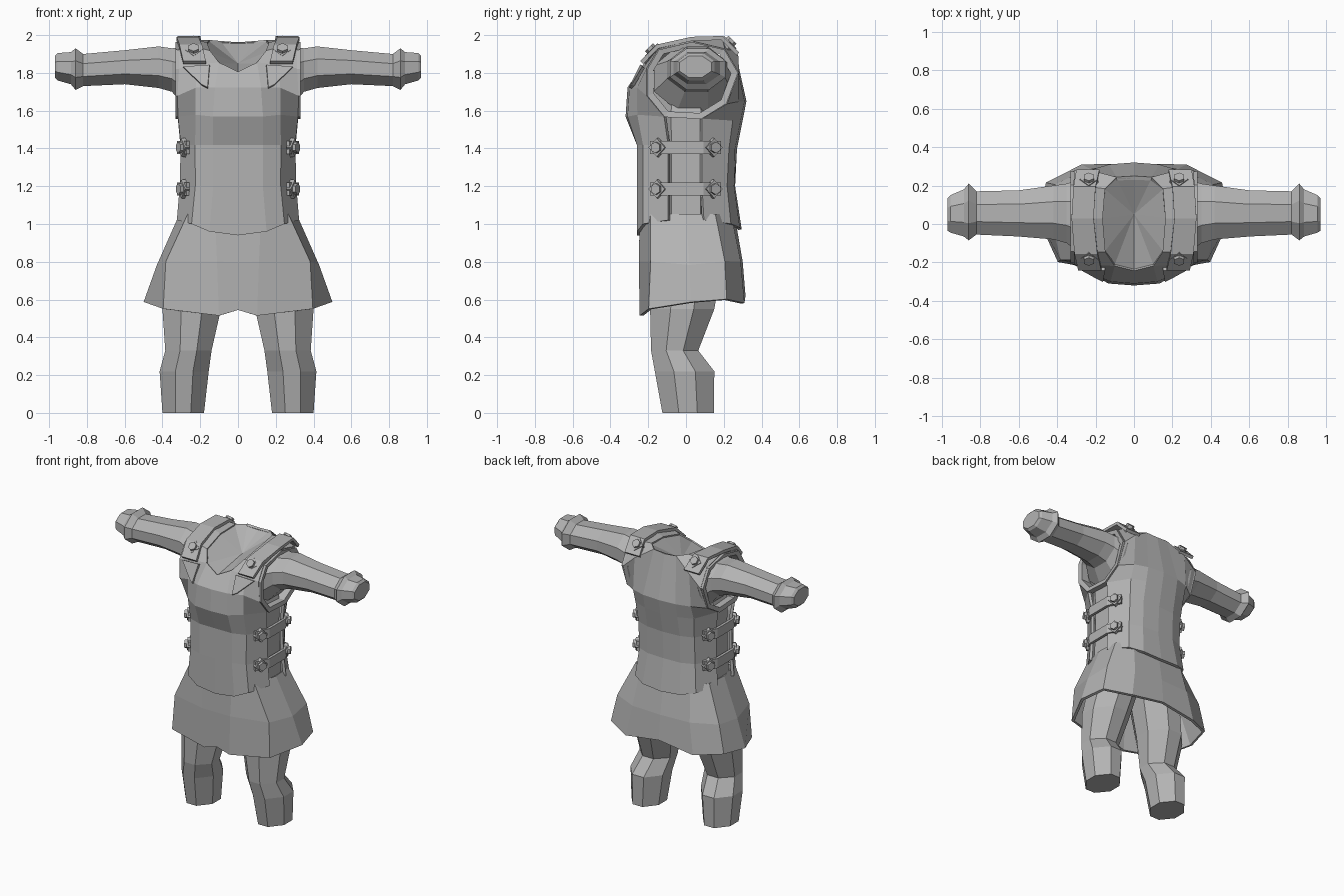
import bpy
import bmesh
from mathutils import Vector

cube = bpy.data.objects.get("Cube")
if cube:
    bpy.data.objects.remove(cube, do_unlink=True)

grey = bpy.data.materials.new("plain grey")
grey.use_nodes = True
grey.diffuse_color = (0.45, 0.45, 0.45, 1)
grey.node_tree.nodes["Principled BSDF"].inputs["Base Color"].default_value = (0.45, 0.45, 0.45, 1)


def finish(name, bm, mirror=True, thick=0.0):
    """Turn a bmesh into an object, mirrored over x and optionally thickened."""
    bmesh.ops.recalc_face_normals(bm, faces=bm.faces)
    mesh = bpy.data.meshes.new(name)
    bm.to_mesh(mesh)
    bm.free()
    mesh.materials.append(grey)
    obj = bpy.data.objects.new(name, mesh)
    bpy.context.collection.objects.link(obj)
    if mirror:
        mod = obj.modifiers.new("mirror", 'MIRROR')
        mod.use_clip = True
    if thick:
        mod = obj.modifiers.new("thickness", 'SOLIDIFY')
        mod.thickness = thick
        mod.offset = 0
    return obj


def grid(name, rows, closed=False, caps=(), mirror=True, thick=0.0):
    """Skin rows of points; a None point leaves a gap."""
    bm = bmesh.new()
    verts = [[p and bm.verts.new(p) for p in row] for row in rows]
    count = len(rows[0])
    for a, b in zip(verts, verts[1:]):
        for i in range(count if closed else count - 1):
            j = (i + 1) % count
            quad = [a[i], a[j], b[j], b[i]]
            if all(quad):
                bm.faces.new(quad)
    for end in caps:
        bm.faces.new(verts[end])
    return finish(name, bm, mirror, thick)


def octagon(u0, u1, v0, v1, cut=0.3):
    """Box outline with cut corners."""
    shape = [(cut, 0), (1 - cut, 0), (1, cut), (1, 1 - cut),
             (1 - cut, 1), (cut, 1), (0, 1 - cut), (0, cut)]
    return [(u0 + (u1 - u0) * s, v0 + (v1 - v0) * t) for s, t in shape]


def stud(name, pos, normal, plate):
    """Hexagonal bolt head on a square plate."""
    turn = Vector(normal).to_track_quat('Z', 'Y').to_matrix().to_4x4()
    bm = bmesh.new()
    for sides, radius, depth in ((4, plate, 0.025), (6, 0.032, 0.06)):
        made = bmesh.ops.create_cone(bm, cap_ends=True, segments=sides, radius1=radius,
                                     radius2=radius * 0.93, depth=depth)["verts"]
        bmesh.ops.transform(bm, matrix=turn, verts=made)
    bmesh.ops.translate(bm, vec=pos, verts=bm.verts)
    finish(name, bm)


# Cuirass: from the front hem over the shoulder to the back hem, centre to side
front = [
    [(0, -.25, .94), (.15, -.25, .96), (.24, -.22, 1), (.315, -.09, 1.02)],
    [(0, -.25, 1.2), (.13, -.25, 1.2), (.22, -.22, 1.2), (.3, -.09, 1.2)],
    [(0, -.25, 1.42), (.13, -.25, 1.42), (.22, -.22, 1.42), (.295, -.09, 1.42)],
    [(0, -.31, 1.57), (.13, -.3, 1.57), (.22, -.25, 1.58), (.31, -.11, 1.57)],
    [(0, -.3, 1.72), (.12, -.29, 1.72), (.22, -.25, 1.72), (.315, -.2, 1.68)],
    [(0, -.235, 1.8), (.1, -.21, 1.85), (.21, -.205, 1.84), (.31, -.2, 1.82)],
]
shoulder = [
    [None, (.15, -.14, 1.91), (.23, -.14, 1.93), (.31, -.14, 1.92)],
    [None, (.165, .03, 1.95), (.23, .03, 1.97), (.31, .03, 1.96)],
    [None, (.15, .18, 1.965), (.23, .19, 1.965), (.31, .2, 1.92)],
]
back = [
    [(0, .24, 1.96), (.09, .235, 1.965), (.22, .27, 1.88), (.31, .27, 1.8)],
    [(0, .31, 1.65), (.13, .3, 1.65), (.23, .27, 1.65), (.315, .21, 1.64)],
    [(0, .29, 1.55), (.13, .28, 1.55), (.23, .24, 1.55), (.31, .08, 1.56)],
    [(0, .26, 1.4), (.13, .25, 1.4), (.22, .22, 1.4), (.295, .08, 1.4)],
    [(0, .25, 1.2), (.13, .245, 1.2), (.22, .21, 1.2), (.3, .08, 1.2)],
    [(0, .285, .97), (.15, .275, .98), (.24, .23, 1), (.315, .09, 1.02)],
]
cuirass = front + shoulder + back
grid("cuirass", cuirass, thick=.02)

# Sunken neck opening closed by a fan
bm = bmesh.new()
edge = [front[-1][0]] + [row[1] for row in cuirass[5:10]] + [back[0][0]]
loop = [bm.verts.new(p) for p in edge]
centre = bm.verts.new((0, .05, 1.85))
for a, b in zip(loop, loop[1:]):
    bm.faces.new((a, b, centre))
finish("neck_lining", bm)

# Raised rims round the armholes
hole = [row[3] for row in cuirass[3:12]]


def rim_ring(x, scale):
    return [(x, .02 + (p[1] - .02) * scale, 1.77 + (p[2] - 1.77) * scale) for p in hole]


grid("armhole_rim", [rim_ring(.28, 1), rim_ring(.33, 1.02),
                     rim_ring(.325, .87), rim_ring(.25, .87)], closed=True)

# Undershirt seen in the side gaps
body = []
for z, x, y in ((.92, .3, .2), (1.2, .285, .19), (1.42, .28, .19), (1.57, .285, .2), (1.72, .24, .18)):
    body.append([(u, v, z) for u, v in octagon(-x, x, -y, y)])
grid("undershirt", body, closed=True, caps=(0, -1), mirror=False)

# Skirt: half outline from front to back at three heights
skirt = [
    [(0, -.235, 1.03), (.12, -.235, 1.03), (.26, -.18, 1.05), (.3, 0, 1.05),
     (.29, .15, 1.05), (.2, .23, 1.05), (0, .25, 1.03)],
    [(0, -.24, .8), (.11, -.24, .8), (.375, -.18, .8), (.42, .02, .78),
     (.405, .2, .8), (.23, .28, .8), (0, .29, .8)],
    [(0, -.235, .545), (.1, -.235, .515), (.39, -.19, .55), (.49, .03, .585),
     (.45, .21, .6), (.27, .3, .58), (0, .305, .62)],
]
grid("skirt", skirt, thick=.02)

# Trouser legs
legs = []
for z, x0, x1, y0, y1 in ((.85, .01, .34, -.19, .2), (.55, .09, .4, -.19, .15),
                          (.33, .14, .385, -.185, .065), (.22, .155, .415, -.165, .15),
                          (0, .18, .4, -.125, .147)):
    legs.append([(u, v, z) for u, v in octagon(x0, x1, y0, y1, .32)])
grid("trouser_leg", legs, closed=True, caps=(0, -1))

# Sleeves with flared cuffs and hands cut off flat
sleeve = []
for x, y0, y1, z0, z1 in ((.26, -.17, .24, 1.6, 1.94), (.35, -.1, .21, 1.7, 1.93),
                          (.42, -.08, .2, 1.72, 1.94), (.6, -.065, .175, 1.74, 1.92),
                          (.82, -.055, .17, 1.73, 1.9), (.86, -.085, .21, 1.71, 1.93),
                          (.885, -.065, .18, 1.74, 1.91), (.955, -.045, .15, 1.76, 1.905),
                          (.97, -.035, .135, 1.775, 1.89)):
    sleeve.append([(x, u, v) for u, v in octagon(y0, y1, z0, z1)])
grid("sleeve", sleeve, closed=True, caps=(0, -1))

# Straps over the shoulders with studs
path = ((-.235, 1.855, .17, .29), (-.15, 1.94, .19, .31), (.03, 1.98, .21, .325),
        (.19, 1.985, .2, .315), (.275, 1.9, .18, .3))
grid("shoulder_strap", [[(a, y, z), (b, y, z)] for y, z, a, b in path], thick=.022)
stud("front_shoulder_stud", (.235, -.175, 1.915), (0, -.7, .7), .05)
stud("back_shoulder_stud", (.235, .225, 1.955), (0, .7, .7), .05)

# Folded leather corners below the front straps
grid("chest_fold", [[(.29, -.225, 1.83), (.15, -.235, 1.84)],
                    [(.19, -.28, 1.735), (.16, -.295, 1.72)]], thick=.016)

# Side buckle straps with studs
for level, z in (("lower", 1.185), ("upper", 1.405)):
    line = ((.265, -.185), (.312, -.09), (.312, .09), (.265, .18))
    grid(level + "_side_strap", [[(x, y, z - .035), (x, y, z + .035)] for x, y in line], thick=.02)
    for side, y in (("front", -.15), ("back", .145)):
        stud(f"{level}_{side}_side_stud", (.29, y, z), (.9, .45 if y > 0 else -.45, 0), .052)
